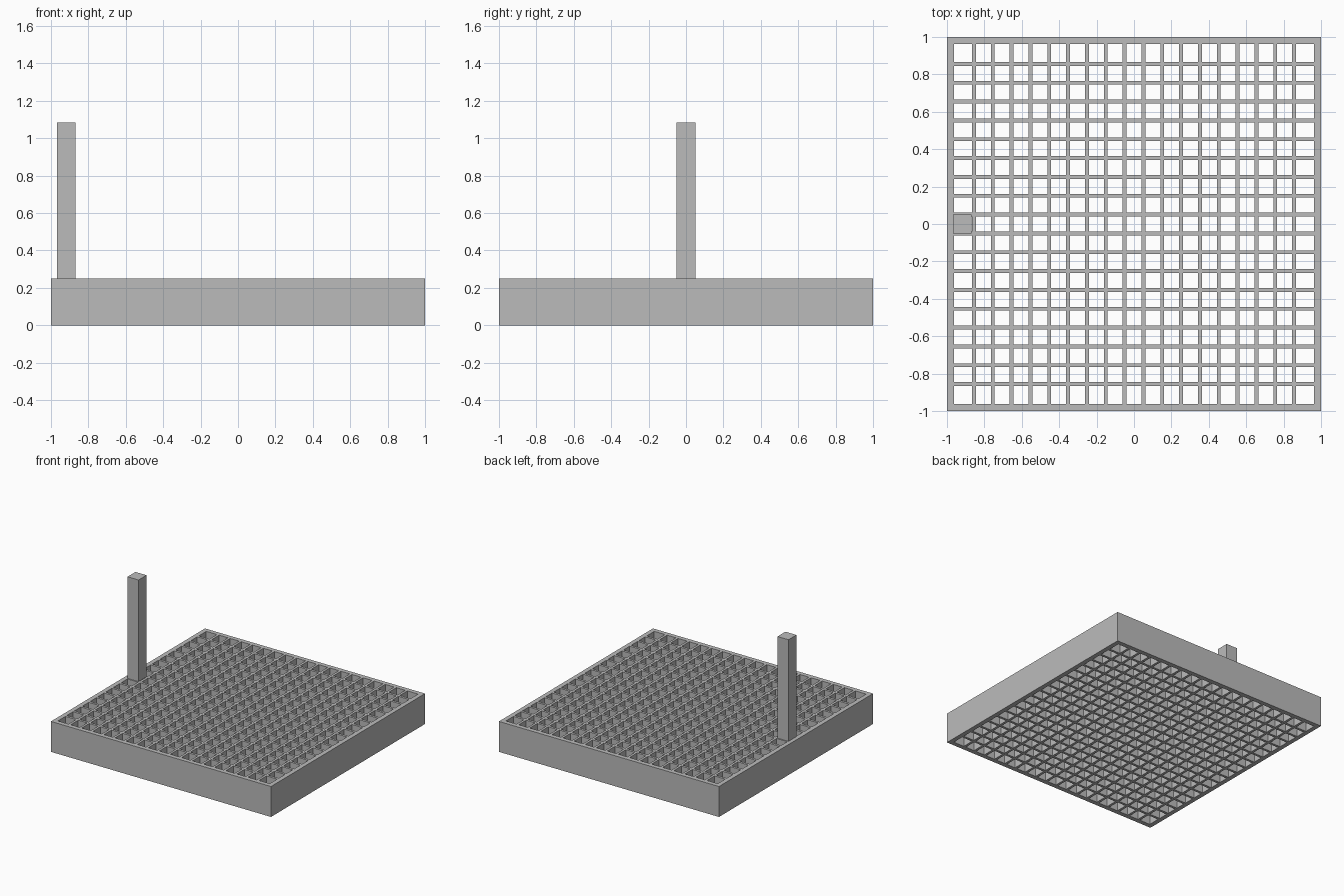
import bpy
import bmesh
from mathutils import Matrix

cube = bpy.data.objects.get("Cube")
if cube:
    bpy.data.objects.remove(cube, do_unlink=True)

HEIGHT = 0.25      # depth of the tray
INNER = 0.963      # inner side of the rim
PITCH = 0.1007     # spacing of the bars
HALF_BAR = 0.01
BARS = 18

grey = bpy.data.materials.new("light grey")
grey.use_nodes = True
grey.diffuse_color = (0.5, 0.5, 0.5, 1)
grey.node_tree.nodes["Principled BSDF"].inputs["Base Color"].default_value = (0.5, 0.5, 0.5, 1)


def make_object(name, bm):
    bmesh.ops.recalc_face_normals(bm, faces=bm.faces)
    mesh = bpy.data.meshes.new(name)
    bm.to_mesh(mesh)
    bm.free()
    mesh.materials.append(grey)
    obj = bpy.data.objects.new(name, mesh)
    bpy.context.collection.objects.link(obj)
    return obj


# Lattice tray: a flat sheet of rim and bar strips with open cells, extruded up
lines = [-1, -INNER]
for i in range(BARS):
    centre = (i - (BARS - 1) / 2) * PITCH
    lines += [centre - HALF_BAR, centre + HALF_BAR]
lines += [INNER, 1]

bm = bmesh.new()
verts = [[bm.verts.new((x, y, 0)) for y in lines] for x in lines]
for i in range(len(lines) - 1):
    for j in range(len(lines) - 1):
        # even strips are rim or bar, odd strips are gaps
        if i % 2 == 0 or j % 2 == 0:
            bm.faces.new((verts[i][j], verts[i + 1][j],
                          verts[i + 1][j + 1], verts[i][j + 1]))
top = bmesh.ops.extrude_face_region(bm, geom=bm.faces[:], use_keep_orig=True)
bmesh.ops.translate(bm, vec=(0, 0, HEIGHT),
                    verts=[g for g in top["geom"] if isinstance(g, bmesh.types.BMVert)])
make_object("lattice_tray", bm)

# Square post standing on the lattice beside the right rim
POST_TOP = 1.085
bm = bmesh.new()
bmesh.ops.create_cube(bm, size=1, matrix=Matrix.Diagonal((0.1, 0.103, POST_TOP - HEIGHT, 1)))
post = make_object("post", bm)
post.location = (-0.918, 0, (POST_TOP + HEIGHT) / 2)
